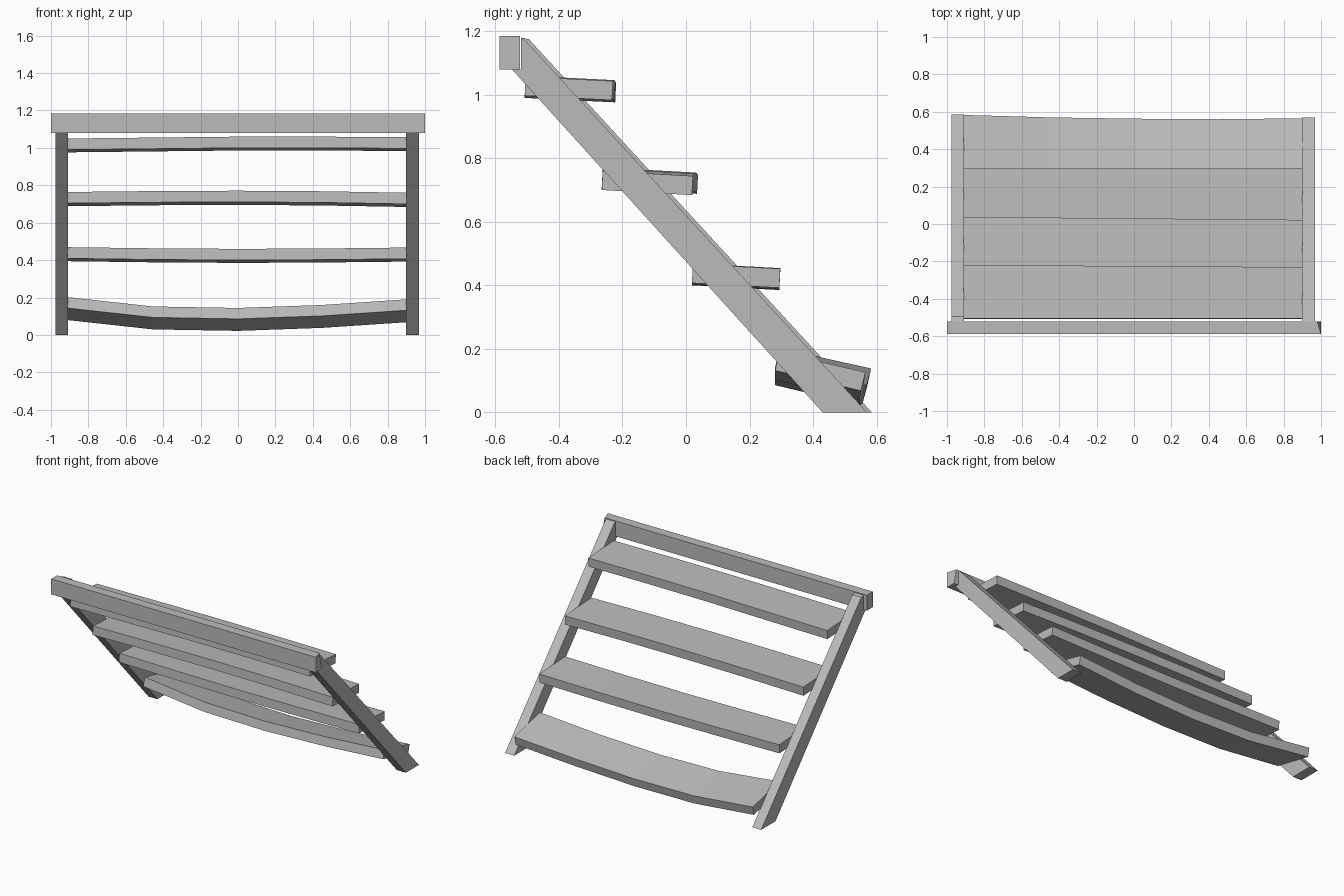
import bpy
import bmesh
from mathutils import Vector

cube = bpy.data.objects.get("Cube")
if cube:
    bpy.data.objects.remove(cube, do_unlink=True)

grey = bpy.data.materials.new("plain grey")
grey.use_nodes = True
grey.diffuse_color = (0.5, 0.5, 0.5, 1)
grey.node_tree.nodes["Principled BSDF"].inputs["Base Color"].default_value = (0.5, 0.5, 0.5, 1)


def loft(name, sections):
    """Skin a closed solid through matching cross-sections."""
    bm = bmesh.new()
    rings = [[bm.verts.new(p) for p in s] for s in sections]
    n = len(rings[0])
    for a, b in zip(rings, rings[1:]):
        for i in range(n):
            j = (i + 1) % n
            bm.faces.new((a[i], a[j], b[j], b[i]))
    bm.faces.new(rings[0])
    bm.faces.new(rings[-1])
    bmesh.ops.recalc_face_normals(bm, faces=bm.faces)
    mesh = bpy.data.meshes.new(name)
    bm.to_mesh(mesh)
    bm.free()
    mesh.materials.append(grey)
    obj = bpy.data.objects.new(name, mesh)
    bpy.context.collection.objects.link(obj)
    return obj


# Sloping side rails, the left one a little further back at its upper edge
def rail(name, x_in, x_out, back):
    profile = [(-0.52, 1.18), (-0.51 + back, 1.175), (0.57 + back, 0),
               (0.43, 0), (-0.548, 1.08), (-0.52, 1.08)]
    loft(name, [[(x, y, z) for y, z in profile] for x in (x_in, x_out)])


rail("rail_right", -0.91, -0.977, 0.015)
rail("rail_left", 0.898, 0.967, 0.0)

# Top cross beam with one end cut slightly askew
beam = [(-0.587, 1.08), (-0.522, 1.08), (-0.522, 1.185), (-0.587, 1.185)]
loft("top_beam", [[(-1, y, z) for y, z in beam],
                  [(0.98 if i == 2 else 1, y, z) for i, (y, z) in enumerate(beam)]])


# Warped treads: front top heights and back edge positions along the width
def tread(name, front, heights, backs, drop, thick=0.06):
    sections = []
    stations = (-0.912, -0.455, 0, 0.45, 0.9)
    for x, z, back in zip(stations, heights, backs):
        a = Vector((x, front, z))
        b = Vector((x, back, z - drop))
        run = (b - a).normalized()
        down = Vector((0, run.z, -run.y)) * thick
        sections.append([a, b, b + down, a + down])
    loft(name, sections)


tread("tread_top", -0.505, (1.05, 1.055, 1.06, 1.06, 1.057),
      (-0.22, -0.222, -0.225, -0.228, -0.23), 0.014)
tread("tread_upper", -0.262, (0.764, 0.769, 0.771, 0.768, 0.76),
      (0.038, 0.034, 0.03, 0.026, 0.022), 0.016)
tread("tread_lower", 0.022, (0.469, 0.463, 0.46, 0.462, 0.467),
      (0.297,) * 5, 0.015)
tread("tread_bottom", 0.294, (0.202, 0.152, 0.144, 0.16, 0.19),
      (0.583, 0.57, 0.563, 0.56, 0.565), 0.064)
